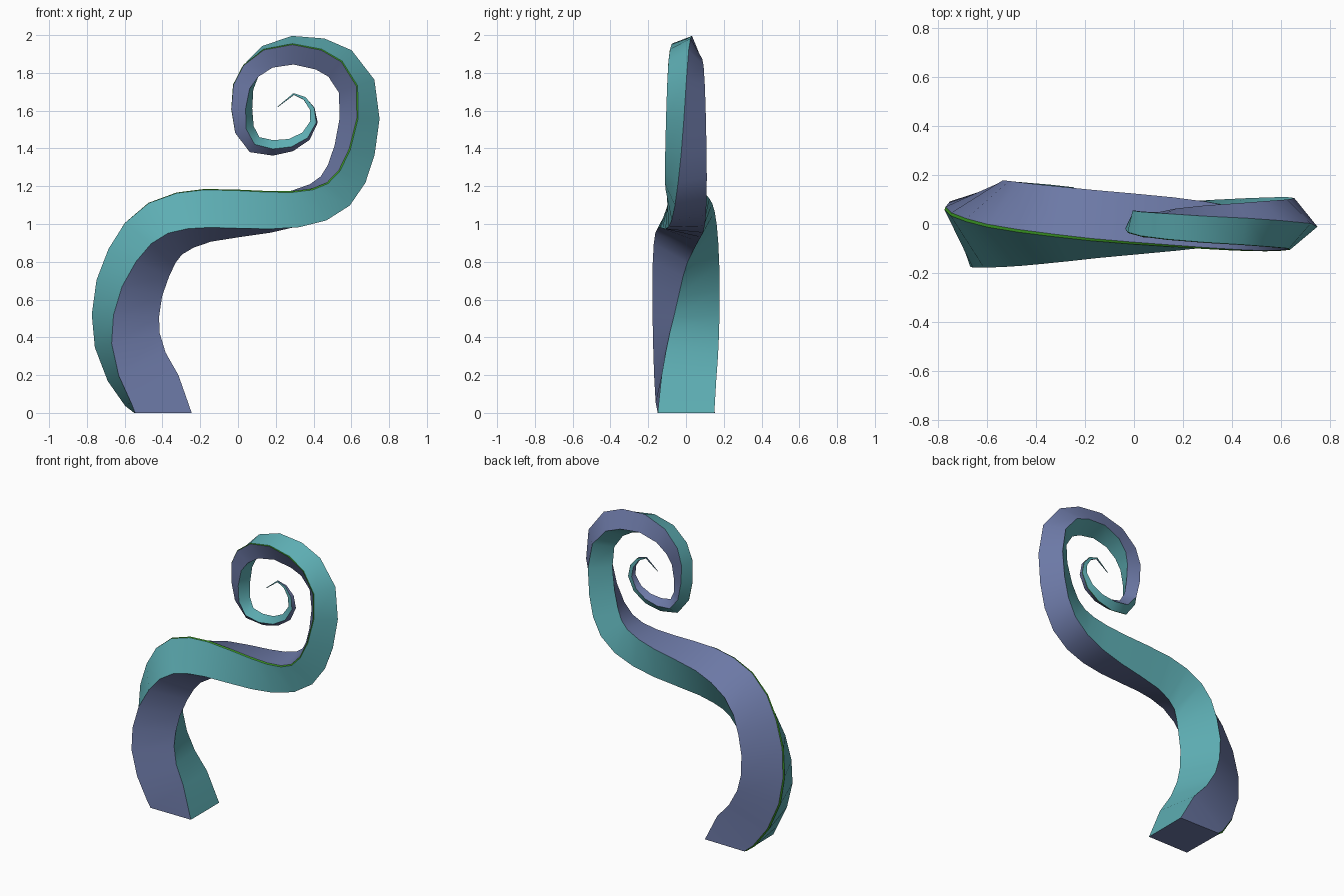
import bpy, bmesh
from math import radians, sin, cos
from mathutils import Vector

if "Cube" in bpy.data.objects:
    bpy.data.objects.remove(bpy.data.objects["Cube"])

# Centre line (x, z) of the curling tendril, base to tip
PATH = [(-.395, 0), (-.455, .12), (-.535, .245), (-.585, .385), (-.595, .515), (-.575, .66),
        (-.525, .795), (-.465, .9), (-.385, .975), (-.28, 1.02), (-.16, 1.045), (0, 1.055),
        (.165, 1.063), (.305, 1.08), (.425, 1.115), (.515, 1.175), (.575, 1.265), (.617, 1.39),
        (.644, 1.56), (.628, 1.73), (.54, 1.85), (.435, 1.9), (.29, 1.92), (.155, 1.885),
        (.068, 1.81), (.028, 1.725), (.02, 1.61), (.034, 1.5), (.088, 1.42), (.185, 1.403),
        (.28, 1.418), (.36, 1.465), (.402, 1.54), (.393, 1.61), (.352, 1.665), (.295, 1.688),
        (.21, 1.62)]
# Twist of the square section in degrees, keyed by ring number
TWIST = [(0, 45), (4, 70), (11, 122), (18, 174), (22, 203), (24, 225), (26, 250), (29, 278), (36, 335)]
# Square section with one corner split into a thin trim strip
SECTION = [-88, 0, 90, 180, 268]
BASE_RADIUS = .212


def twist(i):
    for (a, va), (b, vb) in zip(TWIST, TWIST[1:]):
        if i <= b:
            return va + (vb - va) * (i - a) / (b - a)


def material(name, color):
    m = bpy.data.materials.new(name)
    m.diffuse_color = (*color, 1)
    m.use_nodes = True
    m.node_tree.nodes["Principled BSDF"].inputs["Base Color"].default_value = m.diffuse_color
    return m


bm = bmesh.new()
pts = [Vector((x, 0, z)) for x, z in PATH]
last = len(pts) - 1
rings = []
for i, p in enumerate(pts):
    t = (pts[min(i + 1, last)] - pts[max(i - 1, 0)]).normalized()
    if i == 0:
        t = Vector((0, 0, 1))                 # flat base
    side = Vector((-t.z, 0, t.x))
    front = Vector((0, -1, 0))
    r = max(BASE_RADIUS * (1 - i / last), .002)
    ring = []
    for s in SECTION:
        a = radians(twist(i) + s)
        ring.append(bm.verts.new(p + side * r * cos(a) + front * r * sin(a)))
    rings.append(ring)

# Skin: alternating teal and purple sides, green trim
n = len(SECTION)
for lo, hi in zip(rings, rings[1:]):
    for k in range(n):
        f = bm.faces.new((lo[k], lo[(k + 1) % n], hi[(k + 1) % n], hi[k]))
        f.material_index = (0, 1, 0, 1, 2)[k]
for cap in (rings[0], rings[-1]):
    bm.faces.new(cap).material_index = 1
bmesh.ops.recalc_face_normals(bm, faces=bm.faces)

mesh = bpy.data.meshes.new("tendril")
bm.to_mesh(mesh)
bm.free()
for m in (material("teal", (.11, .42, .45)), material("purple", (.15, .19, .38)),
          material("green", (.05, .35, .02))):
    mesh.materials.append(m)
obj = bpy.data.objects.new("tendril", mesh)
bpy.context.collection.objects.link(obj)
bpy.context.view_layer.objects.active = obj
obj.select_set(True)
bpy.ops.object.shade_smooth_by_angle(angle=radians(40))
